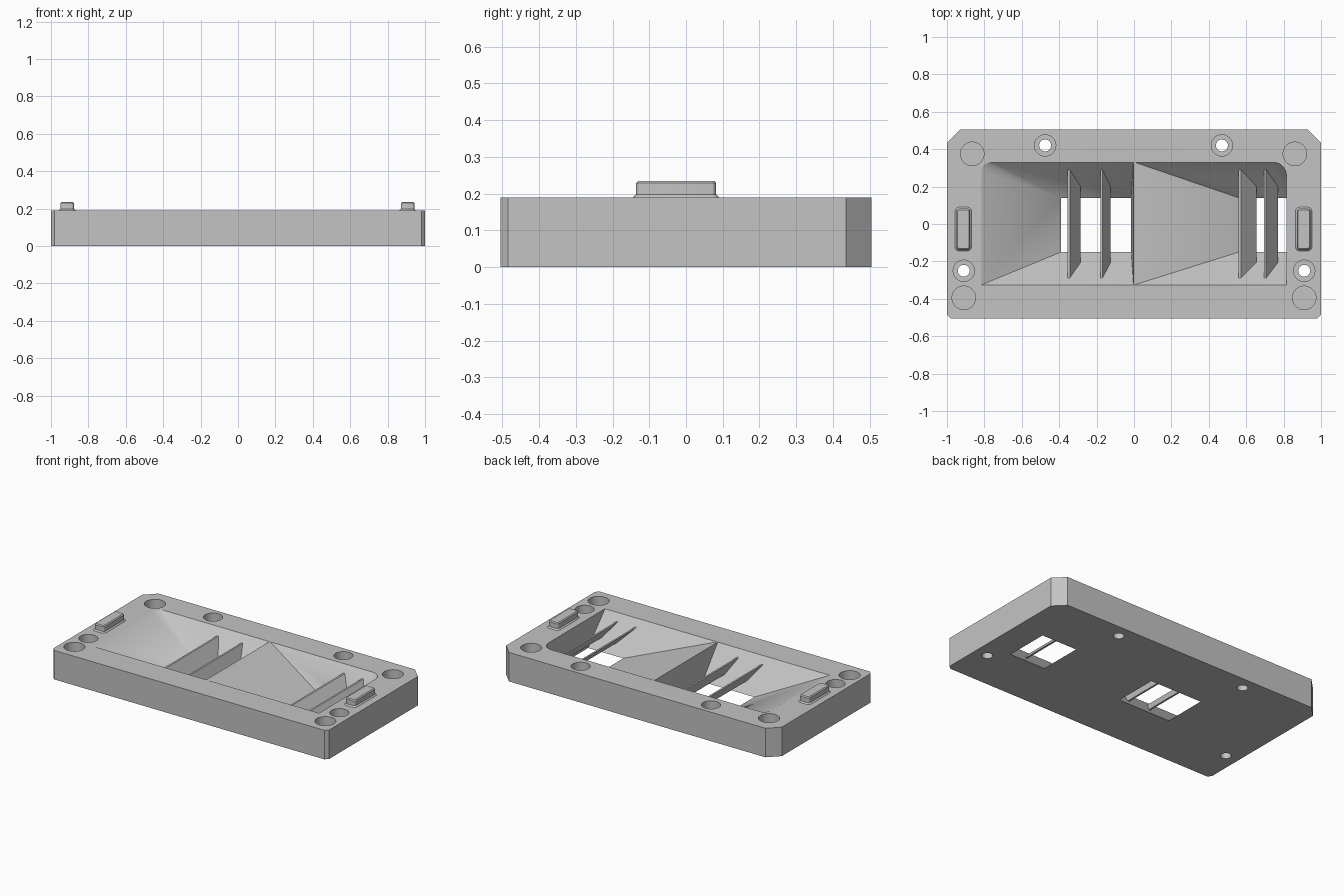
import bpy, bmesh, math

cube = bpy.data.objects.get("Cube")
if cube:
    bpy.data.objects.remove(cube, do_unlink=True)

H = 0.19  # height of the block

grey = bpy.data.materials.new("light_grey")
grey.use_nodes = True
colour = (0.55, 0.55, 0.55, 1)
grey.diffuse_color = colour
grey.node_tree.nodes["Principled BSDF"].inputs["Base Color"].default_value = colour


def loft(name, rings):
    """Closed solid through a list of rings with equal point counts."""
    bm = bmesh.new()
    loops = [[bm.verts.new(p) for p in ring] for ring in rings]
    n = len(loops[0])
    for a, b in zip(loops, loops[1:]):
        for i in range(n):
            j = (i + 1) % n
            bm.faces.new((a[i], a[j], b[j], b[i]))
    bm.faces.new(loops[0][::-1])
    bm.faces.new(loops[-1])
    bmesh.ops.remove_doubles(bm, verts=bm.verts, dist=1e-5)
    bmesh.ops.recalc_face_normals(bm, faces=bm.faces)
    mesh = bpy.data.meshes.new(name)
    bm.to_mesh(mesh)
    bm.free()
    mesh.materials.append(grey)
    obj = bpy.data.objects.new(name, mesh)
    bpy.context.collection.objects.link(obj)
    return obj


def select(obj):
    bpy.ops.object.select_all(action='DESELECT')
    obj.select_set(True)
    bpy.context.view_layer.objects.active = obj


def cut(obj, cutter):
    mod = obj.modifiers.new("cut", 'BOOLEAN')
    mod.operation, mod.solver, mod.object = 'DIFFERENCE', 'EXACT', cutter
    select(obj)
    bpy.ops.object.modifier_apply(modifier=mod.name)
    bpy.data.objects.remove(cutter, do_unlink=True)


def arc(cx, cy, r, start, z, steps=7):
    """Quarter circle; a zero radius collapses to a corner."""
    return [(cx + r * math.cos(start + i * math.pi / 2 / steps),
             cy + r * math.sin(start + i * math.pi / 2 / steps), z) for i in range(steps + 1)]


def pocket_ring(x0, x1, y0, y1, z, r_left=0, r_right=0):
    return ([(x0, y0, z), (x1, y0, z)]
            + arc(x1 - r_right, y1 - r_right, r_right, 0, z)
            + arc(x0 + r_left, y1 - r_left, r_left, math.pi / 2, z))


def round_rect(cx, cy, hx, hy, r, z):
    pts = []
    for k, (sx, sy) in enumerate(((1, 1), (-1, 1), (-1, -1), (1, -1))):
        pts += arc(cx + sx * (hx - r), cy + sy * (hy - r), r, k * math.pi / 2, z, 4)
    return pts


def circle(x, y, r, z):
    return [(x + r * math.cos(a * math.pi / 16), y + r * math.sin(a * math.pi / 16), z)
            for a in range(32)]


def drill(x, y, r, z0):
    cut(body, loft("drill", [circle(x, y, r, z0), circle(x, y, r, H + 0.05)]))


# Block with large back chamfers and small front ones
half = [(0.98, -0.505), (1, -0.485), (1, 0.435), (0.93, 0.505)]
outline = half + [(-x, y) for x, y in reversed(half)]
body = loft("block", [[(x, y, z) for x, y in outline] for z in (0, H)])

# Two funnel pockets, straight beyond the block surfaces
top_y, low_y = (-0.325, 0.33), (-0.15, 0.14)
for top_x, low_x, radii in (((-0.815, -0.003), (-0.39, -0.015), (0.05, 0)),
                            ((0.003, 0.815), (0.56, 0.815), (0, 0.07))):
    cut(body, loft("pocket", [pocket_ring(*low_x, *low_y, -0.05),
                              pocket_ring(*low_x, *low_y, 0),
                              pocket_ring(*top_x, *top_y, H, *radii),
                              pocket_ring(*top_x, *top_y, H + 0.05, *radii)]))

# Blind corner sockets
for x, y in ((-0.865, 0.375), (0.86, 0.375), (-0.91, -0.395), (0.91, -0.395)):
    drill(x, y, 0.063, H - 0.06)

# Counterbored screw holes
for x, y in ((-0.475, 0.42), (0.47, 0.42), (-0.91, -0.25), (0.91, -0.25)):
    drill(x, y, 0.057, H - 0.08)
    drill(x, y, 0.032, -0.05)

parts = [body]

# Slanted louvre fins whose ends follow the funnel walls
def wall_y(z):
    t = z / H
    return [low + (top - low) * t for low, top in zip(low_y, top_y)]


thick = 0.012
for i, (x0, x1) in enumerate(((-0.355, -0.285), (-0.18, -0.125), (0.56, 0.655), (0.695, 0.77))):
    profile = [(x0, 0.15), (x0 + thick, 0.15), (x1, 0.06), (x1 - thick, 0.06)]
    ends = [[(x, wall_y(z)[s], z) for x, z in profile] for s in (0, 1)]
    parts.append(loft(f"louvre_fin_{i + 1}", ends))

# Raised tabs with a flared foot and chamfered top
for side, x in (("left", 0.907), ("right", -0.913)):
    steps = ((0, H - 0.01), (0, H), (0.008, H + 0.008), (0.008, 0.229), (0.014, 0.235))
    parts.append(loft(f"{side}_tab", [round_rect(x, -0.027, 0.044 - d, 0.117 - d, 0.022 - d, z)
                                      for d, z in steps]))

for obj in parts:
    select(obj)
    bpy.ops.object.shade_smooth_by_angle(angle=math.radians(22))
